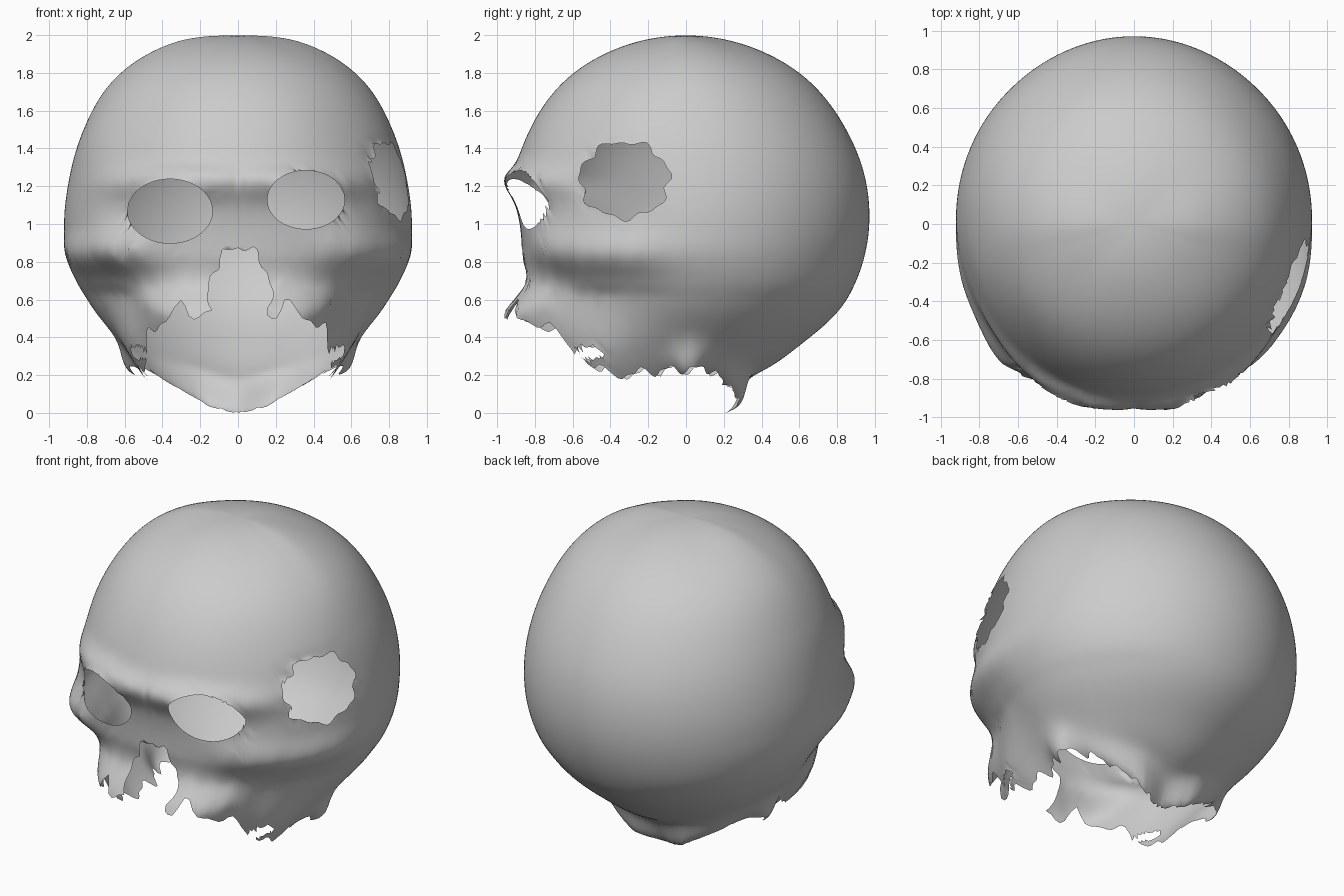
import bpy
import bmesh
from math import sin, cos, radians, atan2, hypot, exp

cube = bpy.data.objects.get("Cube")
if cube:
    bpy.data.objects.remove(cube, do_unlink=True)

COLUMNS, ROWS = 208, 110
CENTRE_Z = 1.0


def spline(xs, ys, t):
    """Smooth interpolation through the points (xs, ys)."""
    last = len(xs) - 1

    def slope(i):
        if i in (0, last):
            return 0.0
        return (ys[i + 1] - ys[i - 1]) / (xs[i + 1] - xs[i - 1])

    t = min(max(t, xs[0]), xs[last])
    k = 0
    while k < last - 1 and t > xs[k + 1]:
        k += 1
    width = xs[k + 1] - xs[k]
    u = (t - xs[k]) / width
    keep = (1 + 2 * u) * (1 - u) ** 2
    return (keep * ys[k] + (1 - keep) * ys[k + 1]
            + width * u * (1 - u) * ((1 - u) * slope(k) - u * slope(k + 1)))


def bump(azimuth, elevation, at, size, height):
    return height * exp(-((azimuth - at[0]) / size[0]) ** 2
                        - ((elevation - at[1]) / size[1]) ** 2)


# Meridian ribs: distance from the centre, bottom to top, front round to back
RIB_ANGLES = [0, 20, 45, 70, 90, 135, 180]
ELEVATIONS = [-80, -60, -45, -27, -20, -10, 0, 15, 30, 50, 70, 90]
RIBS = [
    [1.0, 1.0, 1.05, 1.09, 0.91, 0.88, 0.88, 0.94, 0.965, 0.995, 1.0, 1.0],
    [1.0, 1.0, 1.05, 1.08, 0.93, 0.9, 0.9, 0.94, 0.965, 0.995, 1.0, 1.0],
    [1.0, 1.05, 1.02, 0.89, 0.89, 0.93, 0.92, 0.935, 0.955, 0.995, 1.0, 1.0],
    [1.0, 0.96, 0.91, 0.865, 0.885, 0.93, 0.915, 0.92, 0.955, 1.0, 1.01, 1.0],
    [0.95, 0.92, 0.88, 0.89, 0.905, 0.925, 0.92, 0.925, 0.955, 1.01, 1.02, 1.0],
    [0.88, 0.87, 0.87, 0.91, 0.93, 0.94, 0.945, 0.955, 0.97, 1.0, 1.0, 1.0],
    [0.88, 0.875, 0.882, 0.935, 0.947, 0.96, 0.97, 0.98, 0.985, 1.0, 1.0, 1.0],
]

# Lower rim: elevation of the broken edge, front round to back
RIM_ANGLES = [0, 22, 35, 48, 75, 93, 110, 140, 180]
RIM = [-25, -27, -36, -49, -56, -53, -60, -69, -78]


def ragged_edge(azimuth):
    a, side = abs(azimuth), 1 if azimuth > 0 else 0
    ragged = 1.8 * sin(a * 0.4 + side) + sin(a * 0.75 + 2 * side)
    return ragged * (1 if a < 120 else 0.35)


def radius(azimuth, e, rim):
    a = abs(azimuth)
    r = spline(RIB_ANGLES, [spline(ELEVATIONS, rib, e) for rib in RIBS], a)
    r += bump(a, e, (18, 13.5), (26, 5), 0.075)          # brow ridge
    r += bump(a, e, (65, -9), (18, 6), 0.02)             # cheekbone
    r += bump(azimuth, e, (-41, -7), (14, 7), 0.07)      # right cheek point
    r += bump(azimuth, e, (39, -7), (14, 7), 0.03)       # left cheek point
    r += bump(a, e, (92, -53), (9, 7), 0.07)             # ear bump
    if a > 100:                                          # lip round the base opening
        r += 0.14 * min(1, (a - 100) / 50) * exp(-((e - rim) / 6) ** 2)
    return r


def build_shell():
    verts, faces = [], []
    for i in range(ROWS + 1):
        for j in range(COLUMNS):
            azimuth = -180 + 360 * j / COLUMNS
            rim = spline(RIM_ANGLES, RIM, abs(azimuth))
            e = 90 - (90 - rim - ragged_edge(azimuth)) * i / ROWS
            r = radius(azimuth, e, rim)
            az, el = radians(azimuth), radians(e)
            verts.append((r * cos(el) * sin(az), -r * cos(el) * cos(az),
                          CENTRE_Z + r * sin(el)))
    for i in range(ROWS):
        for j in range(COLUMNS):
            k = (j + 1) % COLUMNS
            faces.append((i * COLUMNS + j, (i + 1) * COLUMNS + j,
                          (i + 1) * COLUMNS + k, i * COLUMNS + k))
    mesh = bpy.data.meshes.new("skull")
    mesh.from_pydata(verts, [], faces)
    return mesh


# Openings: axis across the hole, facing axis and sign, centre, half sizes, raggedness
OPENINGS = [
    (0, 1, -1, (-0.36, 1.07), (0.225, 0.17), 0.0),   # right eye
    (0, 1, -1, (0.36, 1.13), (0.205, 0.155), 0.0),   # left eye
    (0, 1, -1, (0.01, 0.6), (0.165, 0.28), 0.07),    # nose and mouth
    (1, 0, 1, (-0.325, 1.235), (0.235, 0.2), 0.06),  # left temple break
    (1, 0, 1, (-0.51, 0.315), (0.08, 0.035), 0.0),   # small cheek gaps
    (1, 0, -1, (-0.51, 0.315), (0.08, 0.035), 0.0),
]


def hole_value(co, hole):
    """Below one inside the opening, one on its edge."""
    across, facing, sign, centre, half, ragged = hole
    if co[facing] * sign < 0.3:
        return 9.0
    u = (co[across] - centre[0]) / half[0]
    v = (co[2] - centre[1]) / half[1]
    angle = atan2(v, u)
    edge = 1 + ragged * (sin(7 * angle) + 0.7 * sin(12 * angle + 1))
    return hypot(u, v) / edge


def cut_opening(bm, hole):
    inside = [f for f in bm.faces if hole_value(f.calc_center_median(), hole) < 1]
    edge_verts = {v for f in inside for v in f.verts}
    bmesh.ops.delete(bm, geom=inside, context='FACES')
    edge_verts = {v for v in edge_verts if v.is_valid}
    across, centre = hole[0], hole[3]
    for v in edge_verts:
        value = hole_value(v.co, hole)
        if 0.8 < value < 1.2:
            v.co[across] = centre[0] + (v.co[across] - centre[0]) / value
            v.co[2] = centre[1] + (v.co[2] - centre[1]) / value
    # Relax the faces beside the new edge
    near = {w for v in edge_verts for f in v.link_faces for w in f.verts}
    near |= {w for v in near for f in v.link_faces for w in f.verts}
    near = [v for v in near if not v.is_boundary]
    for _ in range(4):
        bmesh.ops.smooth_vert(bm, verts=near, factor=0.5, use_axis_x=True,
                              use_axis_y=True, use_axis_z=True)


# Skull shell with its openings
mesh = build_shell()
bm = bmesh.new()
bm.from_mesh(mesh)
bmesh.ops.remove_doubles(bm, verts=bm.verts, dist=0.0005)
for opening in OPENINGS:
    cut_opening(bm, opening)

# Stand it on the ground
low = min(v.co.z for v in bm.verts)
for v in bm.verts:
    v.co.z -= low
for f in bm.faces:
    f.smooth = True
bm.to_mesh(mesh)
bm.free()

skull = bpy.data.objects.new("skull", mesh)
bpy.context.collection.objects.link(skull)

# Bone colour
bone = bpy.data.materials.new("bone grey")
bone.use_nodes = True
colour = (0.6, 0.6, 0.6, 1)
bone.diffuse_color = colour
bone.node_tree.nodes["Principled BSDF"].inputs["Base Color"].default_value = colour
mesh.materials.append(bone)
